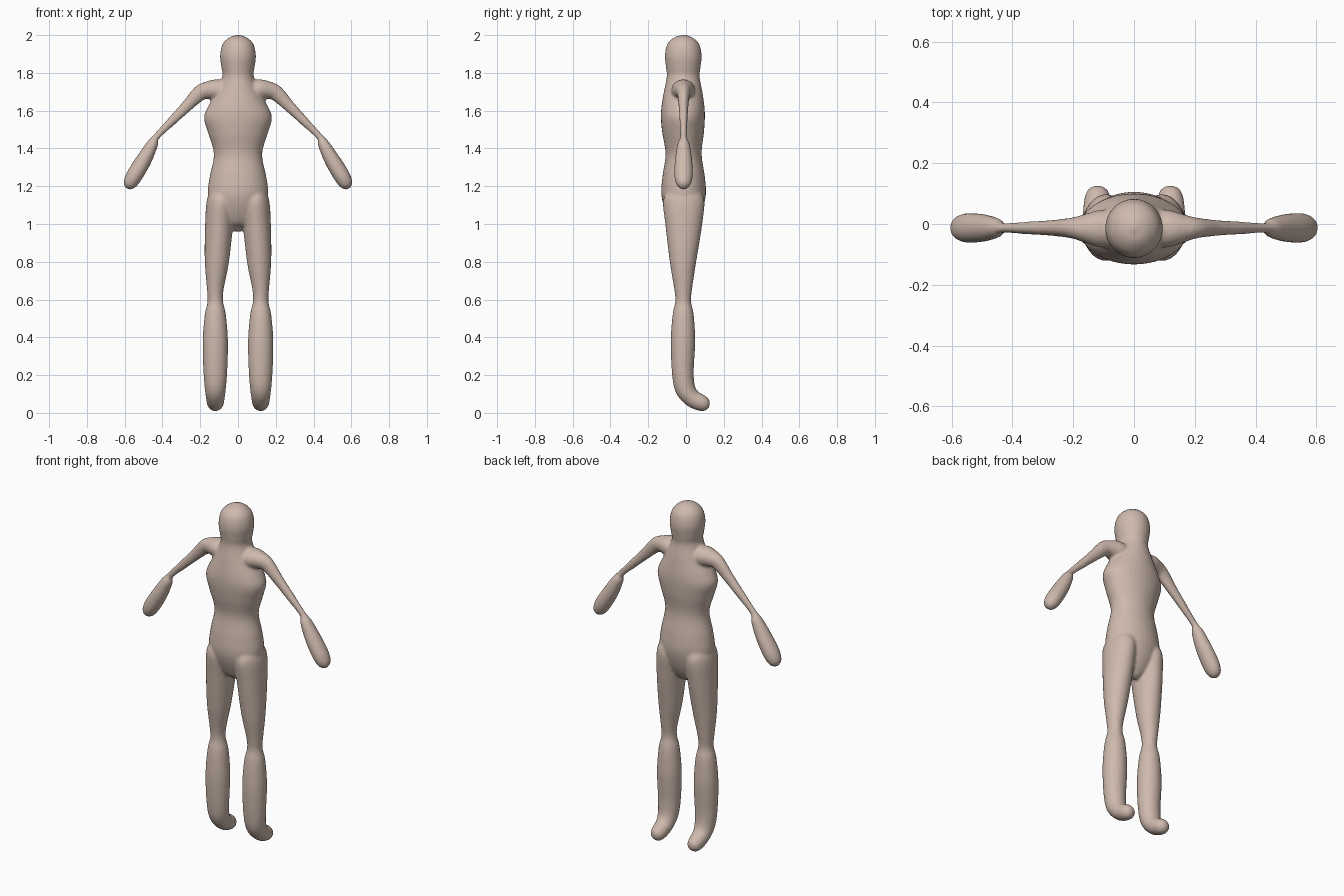
import bpy, bmesh, math
from mathutils import Vector

SIDES = 32
STEPS = 5


def spline(rows):
    """Catmull-Rom samples through rows of (x, y, z, width, depth)."""
    out = []
    for i in range(len(rows) - 1):
        p0, p1 = rows[max(i - 1, 0)], rows[i]
        p2, p3 = rows[i + 1], rows[min(i + 2, len(rows) - 1)]
        for s in range(STEPS):
            t = s / STEPS
            out.append([0.5 * (2 * b + (c - a) * t + (2 * a - 5 * b + 4 * c - d) * t * t
                               + (3 * b - a - 3 * c + d) * t ** 3)
                        for a, b, c, d in zip(p0, p1, p2, p3)])
    out.append(list(rows[-1]))
    return out


def loft(bm, rows, side):
    """Closed tube of elliptical rings; width runs along the side axis."""
    pts = spline(rows)
    pos = [Vector(p[:3]) for p in pts]
    rings = []
    for i, p in enumerate(pts):
        tangent = (pos[min(i + 1, len(pos) - 1)] - pos[max(i - 1, 0)]).normalized()
        u = (side - tangent * side.dot(tangent)).normalized()
        v = tangent.cross(u)
        a, b = max(p[3], 0.002), max(p[4], 0.002)
        rings.append([bm.verts.new(pos[i] + u * a * math.cos(k * math.tau / SIDES)
                                   + v * b * math.sin(k * math.tau / SIDES))
                      for k in range(SIDES)])
    for r, q in zip(rings, rings[1:]):
        for k in range(SIDES):
            n = (k + 1) % SIDES
            bm.faces.new((r[k], r[n], q[n], q[k]))
    bm.faces.new(rings[0][::-1])
    bm.faces.new(rings[-1])


bm = bmesh.new()
X, Y = Vector((1, 0, 0)), Vector((0, 1, 0))

# Torso, neck and head: z, half width, front y, back y
trunk = [(0.965, 0.0, -0.02, -0.02), (0.985, 0.06, -0.06, 0.04),
         (1.05, 0.125, -0.10, 0.08), (1.15, 0.16, -0.13, 0.105),
         (1.25, 0.15, -0.125, 0.10), (1.37, 0.128, -0.108, 0.083),
         (1.48, 0.158, -0.125, 0.095), (1.56, 0.18, -0.133, 0.10),
         (1.62, 0.16, -0.13, 0.098), (1.70, 0.115, -0.117, 0.087),
         (1.78, 0.083, -0.102, 0.072), (1.83, 0.088, -0.106, 0.077),
         (1.89, 0.095, -0.112, 0.083), (1.95, 0.083, -0.10, 0.071),
         (1.983, 0.054, -0.07, 0.041), (1.996, 0.026, -0.041, 0.012),
         (2.002, 0.0, -0.015, -0.015)]
loft(bm, [(0, (f + b) / 2, z, w, (b - f) / 2) for z, w, f, b in trunk], X)

# Legs ending in feet: x, y, z, half width, half depth
leg = [(0.085, -0.012, 1.20, 0.04, 0.06), (0.09, -0.012, 1.13, 0.073, 0.108),
       (0.10, -0.012, 1.0, 0.074, 0.098), (0.112, -0.016, 0.8, 0.064, 0.07),
       (0.12, -0.015, 0.66, 0.045, 0.048), (0.12, -0.015, 0.59, 0.041, 0.042),
       (0.12, -0.015, 0.52, 0.056, 0.056), (0.12, -0.016, 0.38, 0.067, 0.065),
       (0.12, -0.017, 0.22, 0.063, 0.058), (0.12, -0.005, 0.13, 0.056, 0.054),
       (0.12, 0.032, 0.078, 0.049, 0.047), (0.12, 0.08, 0.053, 0.044, 0.044),
       (0.12, 0.112, 0.039, 0.031, 0.031), (0.12, 0.126, 0.033, 0.0, 0.0)]

# Arms ending in paddle hands: x, y, z, half depth, half thickness
arm = [(0.04, -0.015, 1.69, 0.06, 0.045), (0.11, -0.015, 1.71, 0.062, 0.055),
       (0.165, -0.014, 1.707, 0.046, 0.046), (0.205, -0.013, 1.69, 0.034, 0.041),
       (0.27, -0.013, 1.625, 0.026, 0.031), (0.35, -0.013, 1.545, 0.021, 0.024),
       (0.432, -0.013, 1.462, 0.017, 0.018), (0.452, -0.013, 1.425, 0.032, 0.030),
       (0.495, -0.013, 1.345, 0.045, 0.041), (0.545, -0.013, 1.262, 0.049, 0.044),
       (0.572, -0.013, 1.215, 0.040, 0.037), (0.584, -0.013, 1.194, 0.022, 0.021),
       (0.589, -0.013, 1.186, 0.0, 0.0)]
for s in (1, -1):
    loft(bm, [(s * r[0],) + r[1:] for r in leg], X)
    loft(bm, [(s * r[0],) + r[1:] for r in arm], Y)

bmesh.ops.recalc_face_normals(bm, faces=bm.faces)
mesh = bpy.data.meshes.new("body")
bm.to_mesh(mesh)
bm.free()

skin = bpy.data.materials.new("skin")
skin.diffuse_color = (0.62, 0.49, 0.42, 1)
mesh.materials.append(skin)
body = bpy.data.objects.new("body", mesh)
bpy.context.collection.objects.link(body)

# Fuse the limbs into one skin and soften the joints
fuse = body.modifiers.new("fuse", 'REMESH')
fuse.mode = 'VOXEL'
fuse.voxel_size = 0.008
fuse.use_smooth_shade = True
soften = body.modifiers.new("soften", 'SMOOTH')
soften.factor = 0.5
soften.iterations = 5
